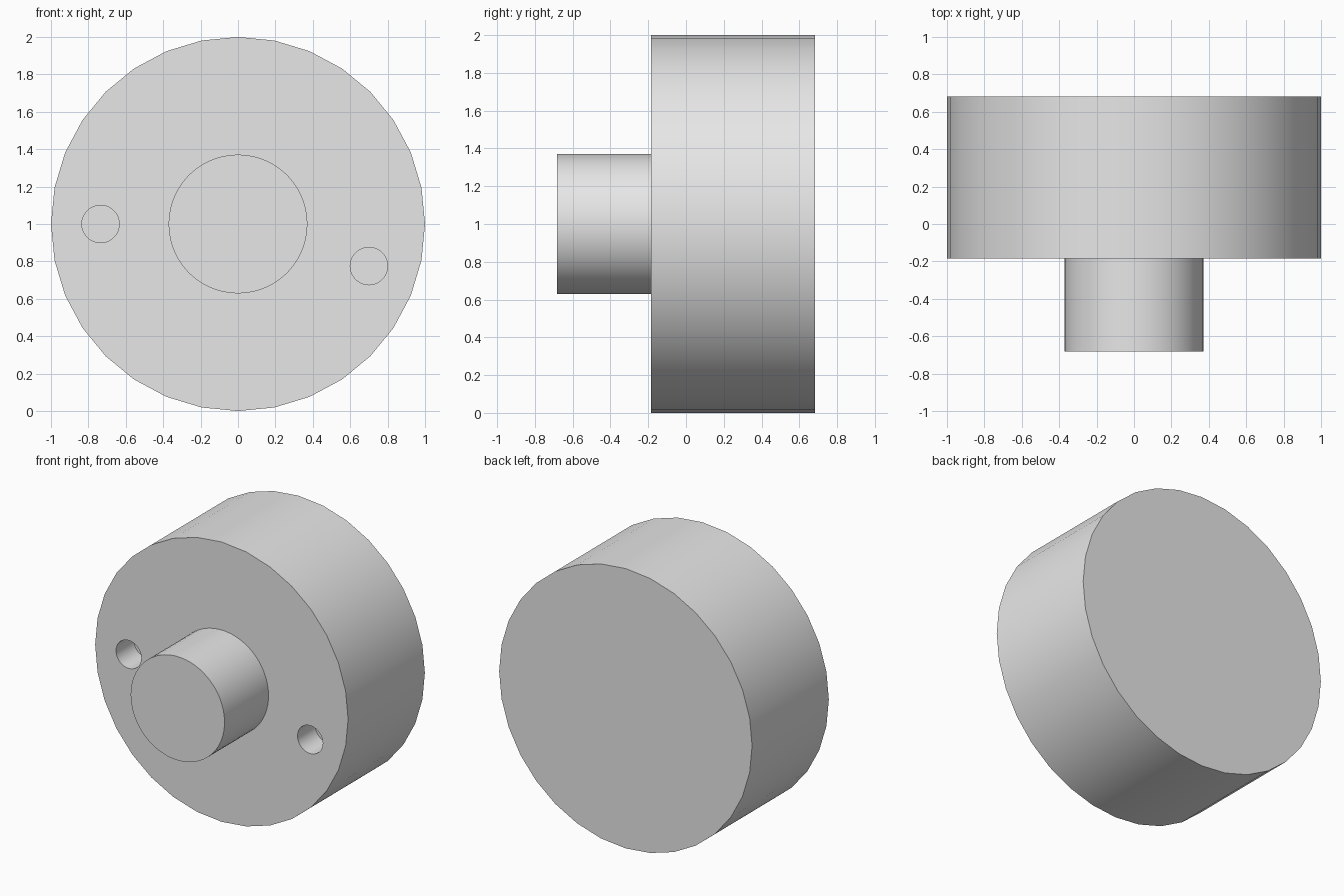
import bpy
import math

if "Cube" in bpy.data.objects:
    bpy.data.objects.remove(bpy.data.objects["Cube"], do_unlink=True)

grey = bpy.data.materials.new("light_grey")
grey.use_nodes = True
grey.diffuse_color = (0.8, 0.8, 0.8, 1)
grey.node_tree.nodes["Principled BSDF"].inputs["Base Color"].default_value = (0.8, 0.8, 0.8, 1)


def disc(name, x, z, radius, front, back, sides):
    """Cylinder lying along y between front and back."""
    bpy.ops.mesh.primitive_cylinder_add(
        vertices=sides, radius=radius, depth=back - front,
        location=(x, (front + back) / 2, z), rotation=(math.pi / 2, 0, 0))
    obj = bpy.context.object
    obj.name = name
    obj.data.materials.append(grey)
    return obj


def smooth(obj):
    bpy.ops.object.select_all(action="DESELECT")
    obj.select_set(True)
    bpy.context.view_layer.objects.active = obj
    bpy.ops.object.shade_smooth_by_angle(angle=math.radians(30))


FACE = -0.185    # front face of the body
HALF = 0.682     # half of the total depth

# Main drum
body = disc("body", 0, 1, 1.0, FACE, HALF, 32)

# Two blind holes in the front face
for name, x, z in (("right_hole", -0.735, 1.0), ("left_hole", 0.70, 0.775)):
    cutter = disc(name + "_cutter", x, z, 0.1, FACE - 0.1, FACE + 0.2, 48)
    cutter.hide_render = True
    cut = body.modifiers.new(name, "BOOLEAN")
    cut.operation = "DIFFERENCE"
    cut.solver = "EXACT"
    cut.object = cutter
    bpy.context.view_layer.objects.active = body
    bpy.ops.object.modifier_apply(modifier=cut.name)
    bpy.data.objects.remove(cutter, do_unlink=True)
smooth(body)

# Central shaft on the front
shaft = disc("shaft", 0, 1, 0.371, -HALF, FACE, 64)
smooth(shaft)
